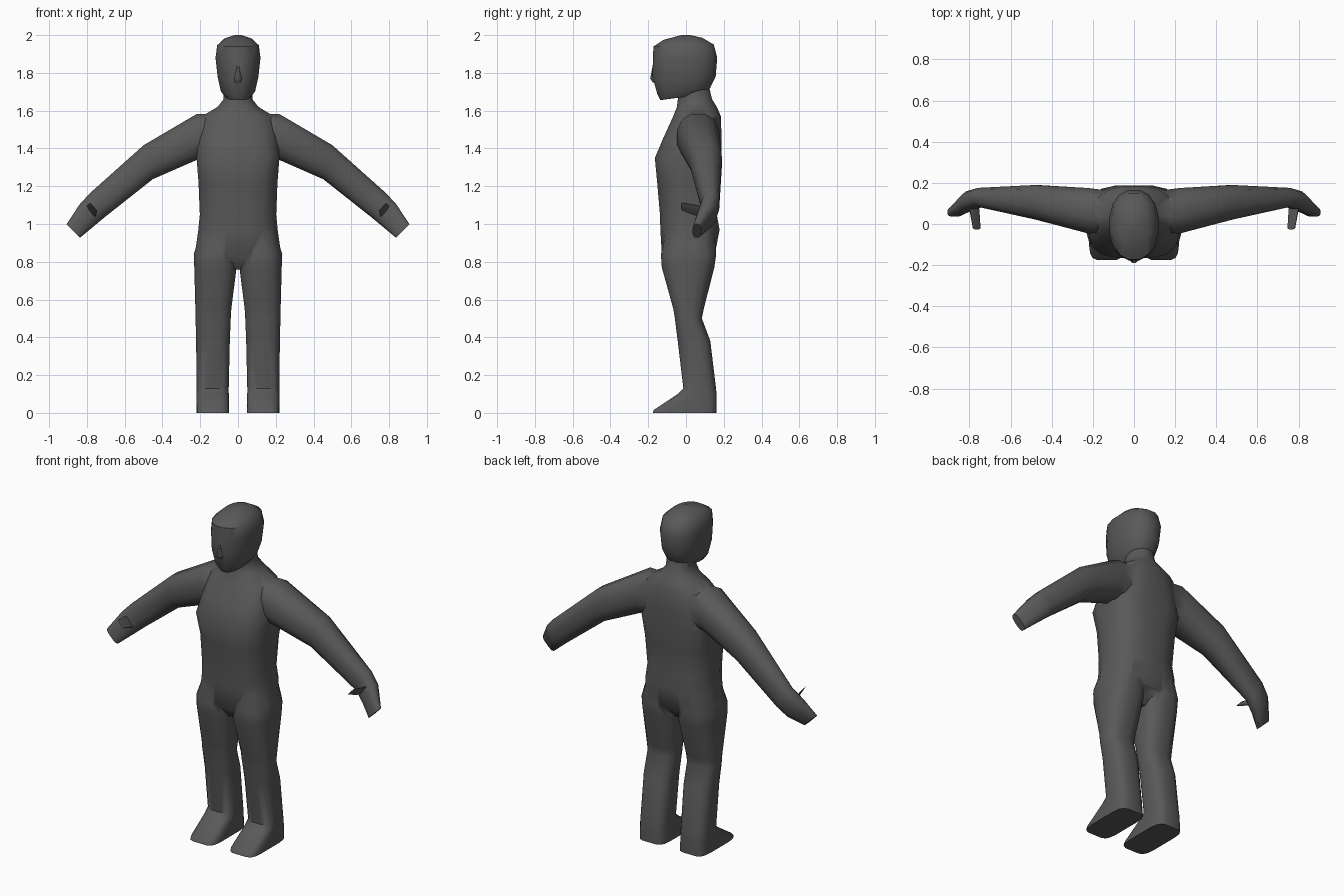
import bpy, bmesh, math
from mathutils import Vector


def ring(c, u, v, p=2.5, n=16):
    """Rounded cross-section around c, spanned by half-axes u and v."""
    pts = []
    for i in range(n):
        a = 2 * math.pi * (i + 0.5) / n
        ca, sa = math.cos(a), math.sin(a)
        pts.append(c + u * math.copysign(abs(ca) ** (2 / p), ca)
                     + v * math.copysign(abs(sa) ** (2 / p), sa))
    return pts


def level(zf, zb, x0, x1, y0, y1, p=2.5, n=16):
    """Roughly horizontal section, front edge at zf and back edge at zb."""
    return ring(Vector(((x0 + x1) / 2, (y0 + y1) / 2, (zf + zb) / 2)),
                Vector(((x1 - x0) / 2, 0, 0)),
                Vector((0, (y1 - y0) / 2, (zb - zf) / 2)), p, n)


def limb(xt, zt, xb, zb, y0, y1, p=2.4, n=12):
    """Section across the arm, from its top point to its bottom point."""
    return ring(Vector(((xt + xb) / 2, (y0 + y1) / 2, (zt + zb) / 2)),
                Vector(((xt - xb) / 2, 0, (zt - zb) / 2)),
                Vector((0, (y1 - y0) / 2, 0)), p, n)


def loft(name, rings, side=1):
    bm = bmesh.new()
    loops = [[bm.verts.new((p.x * side, p.y, p.z)) for p in r] for r in rings]
    n = len(loops[0])
    for a, b in zip(loops, loops[1:]):
        for i in range(n):
            j = (i + 1) % n
            bm.faces.new((a[i], a[j], b[j], b[i]))
    bm.faces.new(loops[0])
    bm.faces.new(loops[-1])
    bmesh.ops.recalc_face_normals(bm, faces=bm.faces)
    me = bpy.data.meshes.new(name)
    bm.to_mesh(me)
    bm.free()
    ob = bpy.data.objects.new(name, me)
    bpy.context.collection.objects.link(ob)
    return ob


# torso and neck: z, half width, front y, back y, squareness
torso = [(0.76, 0.09, -0.07, 0.08, 2.2), (0.84, 0.232, -0.13, 0.155, 2.6),
         (0.97, 0.213, -0.138, 0.18, 2.6), (1.05, 0.205, -0.14, 0.165, 2.7),
         (1.22, 0.212, -0.155, 0.185, 2.7), (1.35, 0.222, -0.167, 0.19, 3.4),
         (1.46, 0.215, -0.12, 0.19, 2.8), (1.57, 0.195, -0.07, 0.187, 2.3),
         (1.62, 0.11, -0.05, 0.165, 2.2), (1.66, 0.078, -0.045, 0.14, 2.1),
         (1.74, 0.075, -0.04, 0.12, 2.1)]
body = loft("body", [level(z, z, -w, w, f, b, p) for z, w, f, b, p in torso])

# head: front z, back z, half width, front y, back y
head = [(1.655, 1.69, 0.065, -0.138, 0.11), (1.69, 1.72, 0.092, -0.155, 0.13),
        (1.78, 1.78, 0.110, -0.180, 0.16), (1.88, 1.88, 0.121, -0.178, 0.168),
        (1.94, 1.95, 0.112, -0.175, 0.15), (1.975, 1.985, 0.075, -0.12, 0.09),
        (2.0, 2.0, 0.02, -0.025, 0.025)]
parts = [loft("head", [level(a, c, -w, w, f, b, 2.3) for a, c, w, f, b in head])]

# nose
parts.append(loft("nose", [level(z, z, -w, w, f, -0.13, 2, 8) for z, w, f in
                           ((1.75, 0.02, -0.178), (1.77, 0.025, -0.192), (1.87, 0.01, -0.172))]))

for s in (1, -1):
    # leg with wedge-shaped foot
    parts.append(loft("leg", [level(z, z, *r) for z, *r in (
        (0.99, 0.03, 0.19, -0.10, 0.15, 2.5), (0.84, 0.004, 0.236, -0.135, 0.162, 2.6),
        (0.77, 0.006, 0.233, -0.13, 0.152, 2.7), (0.55, 0.034, 0.227, -0.068, 0.095, 2.7),
        (0.50, 0.037, 0.226, -0.06, 0.085, 2.7), (0.38, 0.042, 0.223, -0.045, 0.13, 2.7),
        (0.13, 0.048, 0.22, -0.015, 0.16, 3), (0.10, 0.048, 0.22, -0.045, 0.163, 3.5),
        (0.015, 0.046, 0.22, -0.172, 0.163, 5), (0.0, 0.046, 0.22, -0.177, 0.163, 5))], s))
    # arm and flat hand
    parts.append(loft("arm", [limb(*r) for r in (
        (0.12, 1.585, 0.12, 1.34, -0.04, 0.165), (0.22, 1.585, 0.22, 1.335, -0.05, 0.178),
        (0.50, 1.42, 0.45, 1.235, 0.02, 0.192), (0.785, 1.165, 0.71, 1.03, 0.082, 0.177),
        (0.84, 1.105, 0.77, 0.98, 0.06, 0.16), (0.908, 1.0, 0.835, 0.927, 0.035, 0.08, 3))], s))
    # thumb
    parts.append(loft("thumb", [limb(*r, 2, 8) for r in (
        (0.81, 1.09, 0.77, 1.03, 0.11, 0.14), (0.80, 1.10, 0.75, 1.04, 0.04, 0.09),
        (0.785, 1.115, 0.745, 1.07, -0.028, -0.008))], s))

# merge everything into one skin
bpy.context.view_layer.objects.active = body
for part in parts:
    mod = body.modifiers.new("union", 'BOOLEAN')
    mod.operation = 'UNION'
    mod.solver = 'EXACT'
    mod.object = part
    bpy.ops.object.modifier_apply(modifier=mod.name)
    bpy.data.objects.remove(part)

body.select_set(True)
bpy.ops.object.shade_smooth_by_angle(angle=math.radians(45))
mat = bpy.data.materials.new("dark_grey")
mat.diffuse_color = (0.1, 0.1, 0.1, 1)
body.data.materials.clear()
body.data.materials.append(mat)
